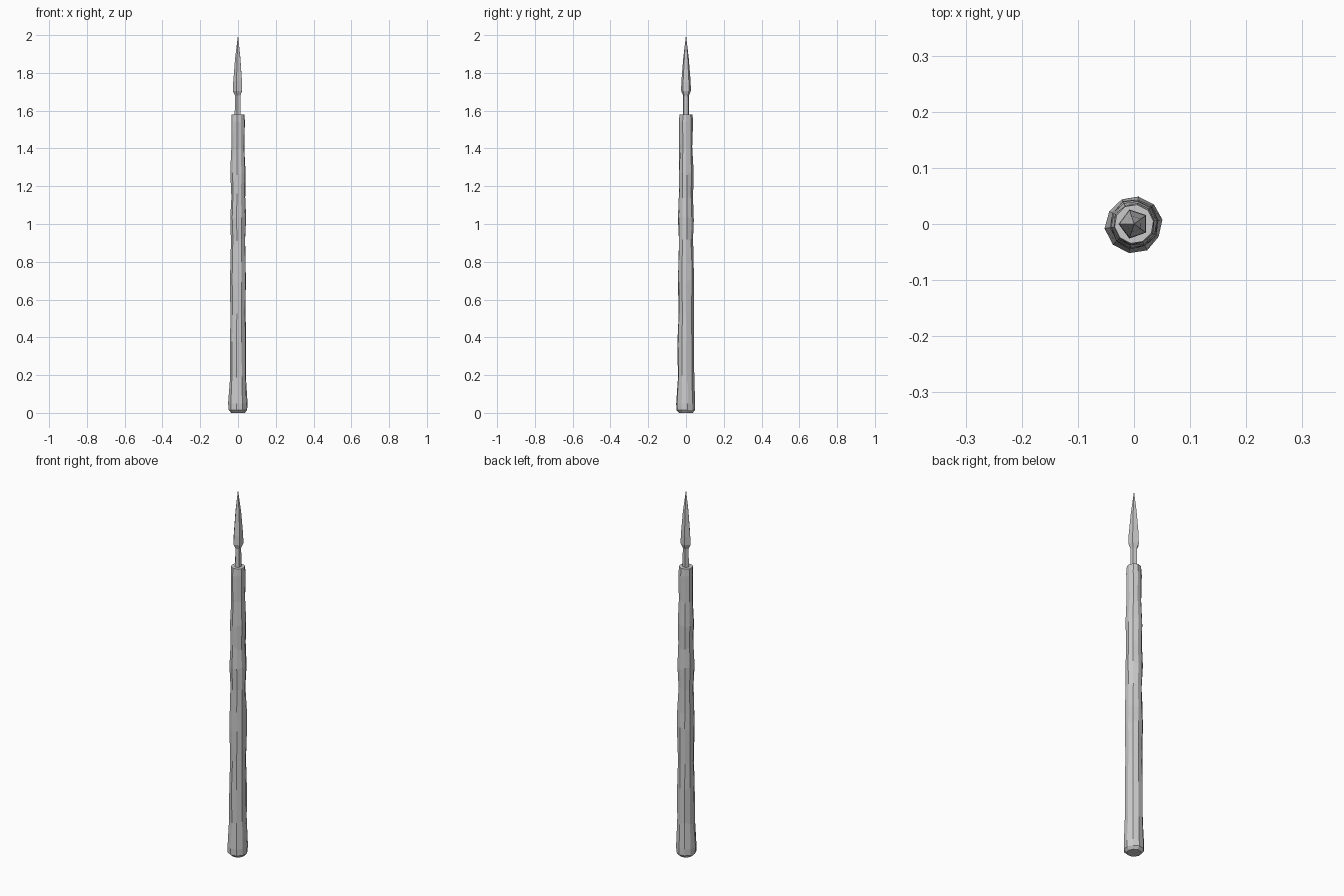
import bpy, bmesh, math, random

if "Cube" in bpy.data.objects:
    bpy.data.objects.remove(bpy.data.objects["Cube"])

random.seed(4)


def lathe(name, profile, sides, turn=0.0, jitter=0.0, twist=0.0):
    """Stack rings given as (z, radius); radius 0 makes a point."""
    bm = bmesh.new()
    rings = []
    for i, (z, r) in enumerate(profile):
        if r == 0:
            rings.append([bm.verts.new((0, 0, z))])
            continue
        inner = 0 < i < len(profile) - 1
        ring = []
        for k in range(sides):
            a = turn + twist * i + 2 * math.pi * k / sides
            rr = r * (1 + (random.uniform(-jitter, jitter) if inner else 0))
            dz = random.uniform(-jitter, jitter) * 0.25 if 2 < i < len(profile) - 2 else 0
            ring.append(bm.verts.new((rr * math.cos(a), rr * math.sin(a), z + dz)))
        rings.append(ring)
    for a, b in zip(rings, rings[1:]):
        for k in range(sides):
            n = (k + 1) % sides
            if len(b) == 1:
                bm.faces.new((a[k], a[n], b[0]))
            else:
                bm.faces.new((a[k], a[n], b[n], b[k]))
    for ring in (rings[0], rings[-1]):
        if len(ring) > 1:
            bm.faces.new(ring)
    bmesh.ops.recalc_face_normals(bm, faces=bm.faces)
    mesh = bpy.data.meshes.new(name)
    bm.to_mesh(mesh)
    bm.free()
    obj = bpy.data.objects.new(name, mesh)
    bpy.context.collection.objects.link(obj)
    return obj


# Rough-hewn wooden shaft with a flared butt
lathe("shaft", [
    (0.0, 0.036), (0.015, 0.050), (0.05, 0.051), (0.19, 0.043),
    (0.38, 0.044), (0.52, 0.041), (0.70, 0.044), (0.80, 0.042),
    (0.92, 0.039), (1.03, 0.042), (1.15, 0.037), (1.27, 0.040),
    (1.40, 0.035), (1.54, 0.037), (1.58, 0.035)],
    10, turn=0.15, jitter=0.05)

# Five-sided metal tang and pointed head
lathe("spear_head", [
    (1.56, 0.018), (1.68, 0.016), (1.705, 0.027), (1.75, 0.026),
    (1.88, 0.015), (2.0, 0)],
    5, turn=math.radians(36), jitter=0.03)
